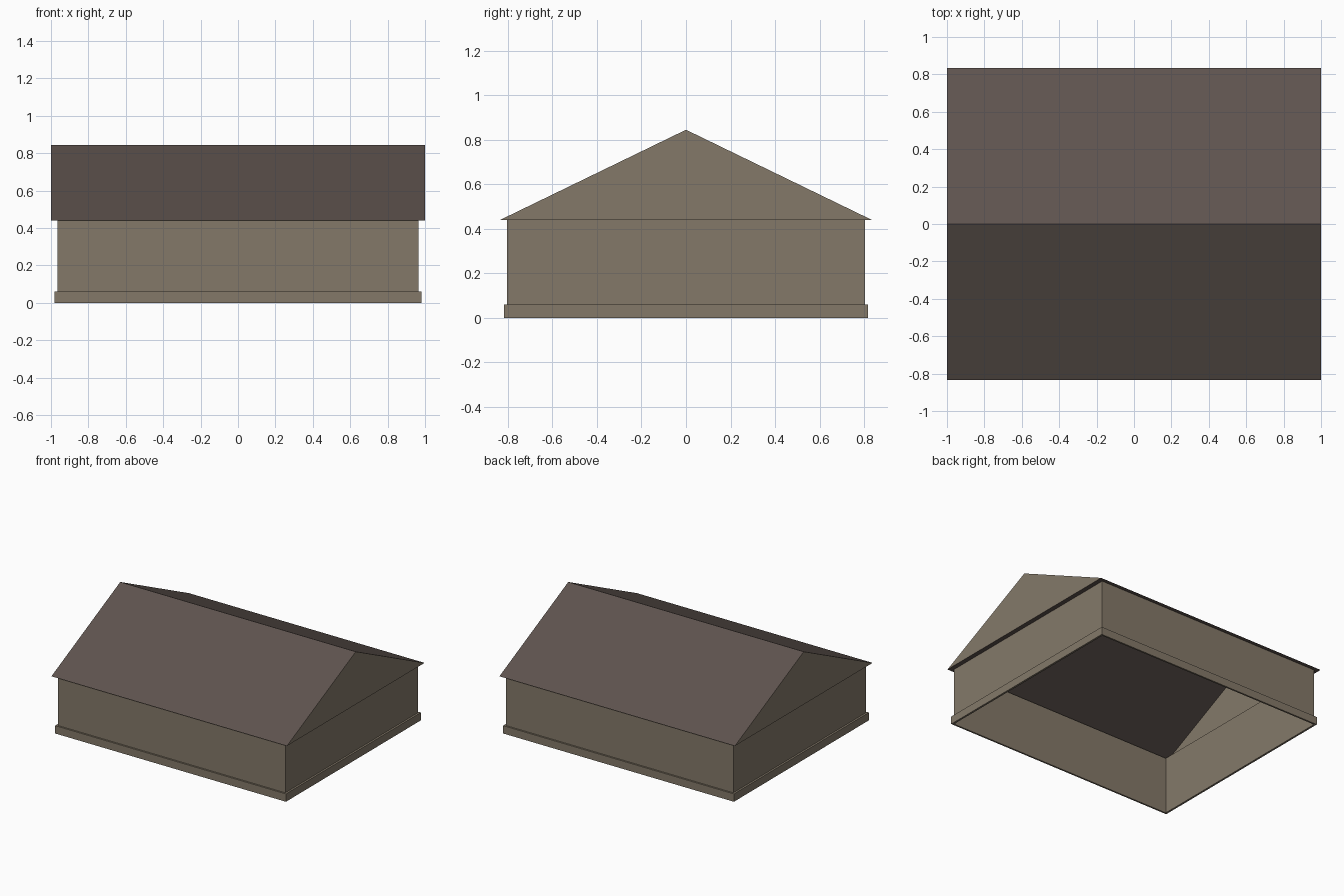
import bpy
import bmesh

cube = bpy.data.objects.get("Cube")
if cube:
    bpy.data.objects.remove(cube, do_unlink=True)


def linear(c):
    c /= 255
    return c / 12.92 if c <= 0.04045 else ((c + 0.055) / 1.055) ** 2.4


def material(name, r, g, b):
    mat = bpy.data.materials.new(name)
    color = (linear(r), linear(g), linear(b), 1)
    mat.diffuse_color = color
    mat.use_nodes = True
    bsdf = mat.node_tree.nodes["Principled BSDF"]
    bsdf.inputs["Base Color"].default_value = color
    bsdf.inputs["Roughness"].default_value = 0.9
    return mat


wall_tan = material("wall tan", 132, 121, 105)
roof_brown = material("roof brown", 94, 83, 78)

WALL = (0.965, 0.805)
PLINTH = (0.98, 0.818)
ROOF = (1.0, 0.835)
PLINTH_TOP, EAVE, RIDGE = 0.06, 0.44, 0.845


def rectangle(bm, size, z):
    x, y = size
    return [bm.verts.new(p) for p in
            ((-x, -y, z), (x, -y, z), (x, y, z), (-x, y, z))]


def band(bm, lower, upper):
    """Four quads joining two rectangles."""
    for i in range(4):
        j = (i + 1) % 4
        bm.faces.new((lower[i], lower[j], upper[j], upper[i]))


def finish(bm, name, *mats):
    mesh = bpy.data.meshes.new(name)
    bm.to_mesh(mesh)
    bm.free()
    for mat in mats:
        mesh.materials.append(mat)
    obj = bpy.data.objects.new(name, mesh)
    bpy.context.collection.objects.link(obj)
    return obj


# Thin walls, open below
bm = bmesh.new()
band(bm, rectangle(bm, WALL, 0), rectangle(bm, WALL, EAVE))
finish(bm, "walls", wall_tan)

# Plinth: bottom lip, outer face and top ledge
bm = bmesh.new()
loops = [rectangle(bm, size, z) for size, z in
         ((WALL, 0), (PLINTH, 0), (PLINTH, PLINTH_TOP), (WALL, PLINTH_TOP))]
for lower, upper in zip(loops, loops[1:]):
    band(bm, lower, upper)
finish(bm, "plinth", wall_tan)

# Roof: soffit, two slopes, and gable ends in the wall colour
bm = bmesh.new()
eave = rectangle(bm, ROOF, EAVE)
band(bm, rectangle(bm, WALL, EAVE), eave)
left_peak = bm.verts.new((ROOF[0], 0, RIDGE))
right_peak = bm.verts.new((-ROOF[0], 0, RIDGE))
bm.faces.new((eave[0], eave[1], left_peak, right_peak))
bm.faces.new((eave[2], eave[3], right_peak, left_peak))
for gable in ((eave[1], eave[2], left_peak), (eave[3], eave[0], right_peak)):
    bm.faces.new(gable).material_index = 1
bmesh.ops.recalc_face_normals(bm, faces=bm.faces)
finish(bm, "roof", roof_brown, wall_tan)
